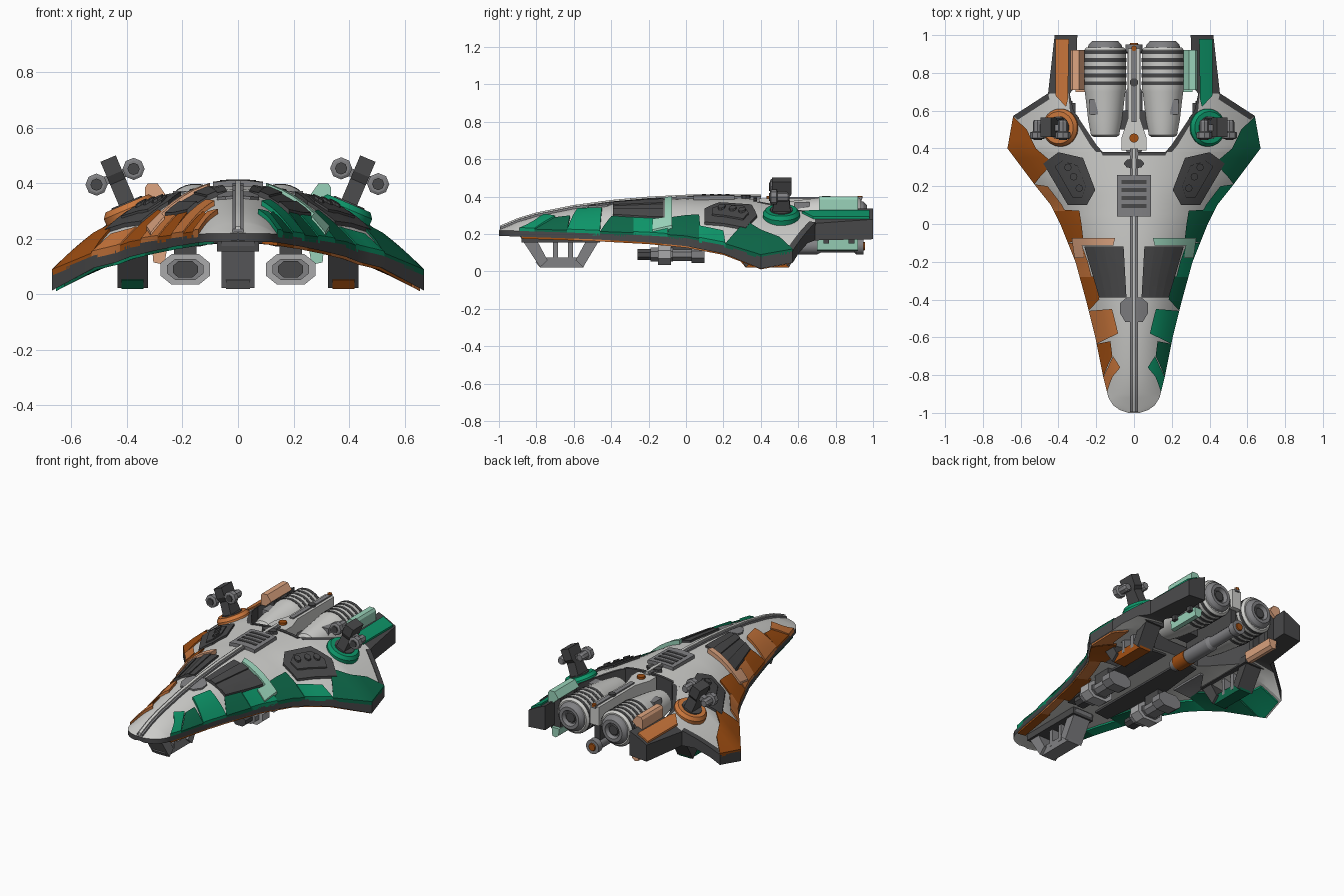
import bpy, bmesh, math
from mathutils import Matrix, Vector

if "Cube" in bpy.data.objects:
    bpy.data.objects.remove(bpy.data.objects["Cube"])


def material(name, c):
    m = bpy.data.materials.new(name)
    m.diffuse_color = (*c, 1)
    m.use_nodes = True
    m.node_tree.nodes["Principled BSDF"].inputs["Base Color"].default_value = m.diffuse_color
    return m


LIGHT = material("light_grey", (.62, .62, .60))
SILVER = material("silver_grey", (.40, .40, .41))
MID = material("mid_grey", (.22, .22, .23))
DARK = material("dark_grey", (.066, .066, .068))
ORANGE = [material("dark_orange", (.37, .08, .006)), material("orange", (.60, .185, .045)),
          material("pale_orange", (.74, .38, .22))]
GREEN = [material("dark_green", (.004, .135, .065)), material("green", (.004, .30, .14)),
         material("pale_green", (.32, .65, .49))]


def paint(s, k):            # top colours: green on +x, orange on -x
    return (GREEN if s > 0 else ORANGE)[k]


def table(pts):
    def f(y):
        if y <= pts[0][0]:
            return pts[0][1]
        for (a, u), (b, v) in zip(pts, pts[1:]):
            if y <= b:
                return u + (v - u) * (y - a) / (b - a)
        return pts[-1][1]
    return f


# Hull tables against y: outline, notch, crown height, upper edge, lower edge
FRONT = [(-1, .03), (-.985, .075), (-.96, .11), (-.92, .135), (-.8, .165), (-.6, .205), (-.4, .255),
         (-.2, .31), (0, .39), (.1, .44), (.2, .52), (.4, .67)]
width = table(FRONT)
outer = table(FRONT + [(.57, .64), (.69, .455), (1, .42)])
notch = table([(.38, .165), (.42, .2), (.6, .32), (.69, .34), (.73, .31), (1, .30)])
crown = table([(-1, .222), (-.9, .265), (-.8, .295), (-.6, .335), (-.4, .362), (-.2, .38), (0, .39), (1, .39)])
edge = table([(-1, .22), (-.6, .207), (-.2, .192), (0, .178), (.2, .14), (.4, .078), (1, .078)])
low_mid = table([(-1, .195), (-.3, .2), (1, .19)])
low_edge = table([(-1, .19), (-.5, .172), (-.2, .155), (0, .135), (.2, .095), (.4, .014), (.57, .03),
                  (.66, .13), (1, .14)])


def top_z(x, y):
    return crown(y) - (crown(y) - edge(y)) * (abs(x) / width(y)) ** 2.2


def low_z(x, y):
    return low_mid(y) - (low_mid(y) - low_edge(y)) * (abs(x) / width(y)) ** 2.2


def finish(name, bm, mats, M=None):
    bmesh.ops.recalc_face_normals(bm, faces=bm.faces)
    for f in bm.faces:
        f.smooth = True
    if M:
        bm.transform(M)
        if M.determinant() < 0:
            bmesh.ops.reverse_faces(bm, faces=bm.faces)
    me = bpy.data.meshes.new(name)
    bm.to_mesh(me)
    bm.free()
    me.set_sharp_from_angle(angle=math.radians(25))
    for m in mats if isinstance(mats, list) else [mats]:
        me.materials.append(m)
    ob = bpy.data.objects.new(name, me)
    bpy.context.collection.objects.link(ob)


def shell(name, ys, fr, lo, hi, s=1):
    """Closed hull shell between lo(y) and hi(y); rims and arms are dark."""
    bm = bmesh.new()
    T, B = [], []
    for y in ys:
        xs = [s * (lo(y) + (hi(y) - lo(y)) * f) for f in fr]
        T.append([bm.verts.new((x, y, top_z(x, y))) for x in xs])
        B.append([bm.verts.new((x, y, low_z(x, y))) for x in xs])
    n, m = len(ys) - 1, len(fr) - 1

    def face(vs, mat):
        bm.faces.new(vs).material_index = mat
    for i in range(n):
        yc = (ys[i] + ys[i + 1]) / 2
        for j in range(m):
            rim = yc > .69 or (yc > .38 and (j == 0 or (j == m - 1 and yc > .57)))
            face((T[i][j], T[i][j+1], T[i+1][j+1], T[i+1][j]), int(rim))
            face((B[i][j], B[i+1][j], B[i+1][j+1], B[i][j+1]), int(yc > .66))
        for j in (0, m):
            face((T[i][j], T[i+1][j], B[i+1][j], B[i][j]), 1)
    for i in (0, n):
        for j in range(m):
            face((T[i][j], T[i][j+1], B[i][j+1], B[i][j]), 1)
    finish(name, bm, [LIGHT, DARK])


def plate(name, pts, mat, h=.014, s=1, t=False, under=False):
    """Raised panel that follows the hull; pts are (x, y), or (fraction of width, y) when t is set."""
    bm = bmesh.new()
    bm.faces.new([bm.verts.new((x, y, 0)) for x, y in pts])
    for axis, step in ((0, .1 if t else .04), (1, .05)):
        n = Vector((1, 0, 0)) if axis == 0 else Vector((0, 1, 0))
        for k in range(-20, 21):
            bmesh.ops.bisect_plane(bm, geom=bm.verts[:] + bm.edges[:] + bm.faces[:], dist=1e-5,
                                   plane_co=n * k * step, plane_no=n)
    new = bmesh.ops.extrude_face_region(bm, geom=bm.faces[:], use_keep_orig=True)["geom"]
    raised = {v for v in new if isinstance(v, bmesh.types.BMVert)}
    for v in bm.verts:
        x, y = v.co.x * (outer(v.co.y) if t else 1), v.co.y
        d = h if v in raised else -.01
        v.co = (s * x, y, low_z(x, y) - d if under else top_z(x, y) + d)
    finish(name, bm, mat)


def prism(name, pts, axis, a, b, mat, M=None):
    """Extrude a 2D profile along x, y or z."""
    bm = bmesh.new()
    put = {"x": lambda p, d: (d, p[0], p[1]), "y": lambda p, d: (p[0], d, p[1]),
           "z": lambda p, d: (p[0], p[1], d)}[axis]
    A = [bm.verts.new(put(p, a)) for p in pts]
    B = [bm.verts.new(put(p, b)) for p in pts]
    bm.faces.new(A)
    bm.faces.new(B)
    for i in range(len(pts)):
        k = (i + 1) % len(pts)
        bm.faces.new((A[i], A[k], B[k], B[i]))
    finish(name, bm, mat, M)


def box(name, x, y, z, mat, M=None):
    prism(name, [(x[0], y[0]), (x[1], y[0]), (x[1], y[1]), (x[0], y[1])], "z", z[0], z[1], mat, M)


def lathe(name, prof, c, mat, seg=28, M=None, axis="y"):
    """Turned part from (position, radius) pairs along y or z."""
    bm = bmesh.new()
    rings = []
    for p, r in prof:
        a = [2 * math.pi * (k + .5) / seg for k in range(seg)]
        uv = [(r * math.cos(q), r * math.sin(q)) for q in a]
        rings.append([bm.verts.new((c[0]+u, c[1]+p, c[2]+v) if axis == "y" else (c[0]+u, c[1]+v, c[2]+p))
                      for u, v in uv])
    for A, B in zip(rings, rings[1:]):
        for k in range(seg):
            bm.faces.new((A[k], A[k-1], B[k-1], B[k]))
    bm.faces.new(rings[0])
    bm.faces.new(rings[-1])
    finish(name, bm, mat, M)


# Main hull and rear wings with arms
ys = sorted({p[0] for p in FRONT if p[0] < .38} | {-.9, -.7, -.5, -.3, -.1, .05, .15, .25, .3, .34, .38})
shell("main_hull", ys, [k / 24 for k in range(25)], lambda y: -outer(y), outer)
for s in (1, -1):
    shell("rear_wing", [.38, .4, .42, .46, .52, .57, .6, .65, .69, .73, .85, 1],
          [0, .07, .2, .35, .5, .65, .8, .92, 1], notch, outer, s)

# Coloured edge plates (shade, outline in width fractions)
EDGE = [(0, [(1, .57), (1, .4), (1, .21), (.7, .32), (.87, .5)]),
        (1, [(1, .21), (.88, .2), (.86, .07), (1, .07)]),
        (0, [(1, .08), (.68, .07), (.75, -.08), (1, -.1)]),
        (1, [(1, -.1), (.8, -.1), (.78, -.28), (1, -.28)]),
        (0, [(1, -.27), (.68, -.28), (.72, -.4), (1, -.46)]),
        (1, [(1, -.46), (.48, -.45), (.4, -.58), (1, -.635)]),
        (0, [(1, -.635), (.62, -.62), (.62, -.7), (1, -.81)]),
        (1, [(1, -.81), (.8, -.76), (.6, -.7), (.42, -.76), (.7, -.81), (1, -.89)])]
UNDER = [(-.88, -.6, .6), (-.6, -.4, .7), (-.4, -.12, .6), (-.12, .12, .72), (.12, .36, .62), (.37, .55, .72)]
for s in (1, -1):
    for i, (k, pts) in enumerate(EDGE):
        plate("edge_plate", pts, paint(s, k), .012 + .006 * (i % 2), s, True)
    for i, (a, b, t) in enumerate(UNDER):      # underside colours are swapped
        plate("under_plate", [(t, a), (.98, a), (.98, b), (t + .06, b)], paint(-s, i % 2), .011, s, True, True)
    # Dark ribbed panels, pale brackets, rear service panels and rims
    for i in range(4):
        a, b, c, d = [.055 + .052 * (i + e) for e in (0, 1)] + [.04 + .036 * (i + e) for e in (0, 1)]
        plate("rib_panel", [(a, -.12), (b, -.12), (d, -.39), (c, -.39)], DARK, .014 + .007 * (i % 2), s)
    plate("pale_bracket", [(.1, -.075), (.33, -.075), (.315, -.18), (.265, -.18), (.275, -.115), (.11, -.115)],
          paint(s, 2), .028, s)
    plate("service_panel", [(.48, .32), (.4, .38), (.27, .35), (.205, .18), (.25, .1), (.35, .1)], DARK, .014, s)
    plate("service_cover", [(.42, .305), (.38, .335), (.3, .31), (.255, .2), (.275, .14), (.325, .14)], DARK, .022, s)
    for x, y in ((.29, .19), (.32, .25), (.35, .3)):
        plate("service_knob", [(x + .02 * math.cos(a * .785), y + .02 * math.sin(a * .785)) for a in range(8)],
              DARK, .032, s)
    plate("rear_rim", [(.64, .572), (.455, .692), (.448, .66), (.615, .552)], DARK, .006, s)
    plate("arm_plate", [(.345, .98), (.415, .98), (.415, .68), (.36, .62), (.35, .66)], paint(s, 1), .012, s)
    plate("under_panel", [(.06, -.42), (.15, -.42), (.2, .05), (.17, .36), (.06, .36)], DARK, .012, s, False, True)
    plate("under_panel", [(.22, .1), (.32, .12), (.32, .22), (.24, .34), (.22, .34)], MID, .012, s, False, True)
plate("notch_rim", [(-.175, .38), (-.165, .362), (.165, .362), (.175, .38)], DARK, .005)

# Spine rail, grille and centre plates
plate("spine_rail", [(-.02, -.995), (.02, -.995), (.02, .4), (-.02, .4)], MID, .012)
plate("spine_ridge", [(-.009, -.995), (.009, -.995), (.009, .4), (-.009, .4)], LIGHT, .02)
plate("front_hatch", [(-.045, -.52), (.045, -.52), (.075, -.47), (.075, -.42), (.04, -.39), (-.04, -.39),
                      (-.075, -.42), (-.075, -.47)], MID, .01)
plate("grille_base", [(-.09, .04), (.09, .04), (.09, .26), (-.09, .26)], MID, .021)
for k in range(4):
    y = .085 + k * .042
    plate("grille_slat", [(-.065, y), (.065, y), (.065, y + .022), (-.065, y + .022)], DARK, .024)
plate("spine_port", [(.055 * math.cos(a * .785), .32 + .028 * math.sin(a * .785)) for a in range(8)], DARK, .018)

# Rear spine between the engines and lower boom
half = [(.065, .39), (.065, .46), (.032, .56), (.032, .93)]
prism("rear_spine", half + [(-x, y) for x, y in half[::-1]], "z", .27, .39, LIGHT)
box("rear_spine_ridge", (-.014, .014), (.54, .94), (.38, .398), MID)
for y, r, m in ((.455, .024, ORANGE[0]), (.75, .022, DARK), (.93, .014, ORANGE[0])):
    lathe("spine_light", [(0, r), (.014, r)], (0, y, .39), m, 16, axis="z")
box("engine_crossbar", (-.2, .2), (.5, .6), (.22, .3), DARK)
lathe("lower_boom", [(.36, .035), (.4, .045), (.7, .045), (.72, .035), (.9, .035), (.91, .045), (.95, .045)],
      (0, 0, .135), MID, 16)
lathe("boom_band", [(.4, .048), (.5, .048)], (0, 0, .135), ORANGE[0], 16)
lathe("boom_end", [(.94, .028), (.957, .022)], (0, 0, .135), ORANGE[0], 12)
box("boom_pylon", (-.02, .02), (.5, .9), (.14, .3), DARK)

for s in (1, -1):
    # Engines with cooling ribs and nozzles
    c = (.153 * s, 0, .285)
    lathe("engine_body", [(.46, .06), (.47, .075), (.55, .09), (.7, .108), (.72, .112), (.92, .112), (.935, .1)],
          c, LIGHT)
    for k in range(5):
        y = .735 + k * .041
        lathe("engine_rib", [(y, .1), (y, .114), (y + .02, .114), (y + .02, .1)], c, DARK)
    lathe("engine_nozzle", [(.925, .095), (.95, .088), (.968, .07), (.968, .05), (.945, .04)], c, MID, 20)
    lathe("nozzle_core", [(.94, .038), (.955, .03)], c, DARK, 12)
    box("engine_patch", (.19 * s, .235 * s), (.58, .66), (.33, .372), MID)
    # Pale pads beside each engine, upper and lower
    prism("upper_pad", [(.262, .36), (.29, .4), (.325, .4), (.335, .385), (.335, .325), (.3, .325)],
          "y", .71, .92, paint(s, 2), Matrix.Scale(s, 4, (1, 0, 0)))
    prism("lower_pad", [(.255, .17), (.262, .125), (.28, .11), (.305, .115), (.31, .17)],
          "y", .7, .92, paint(s, 2), Matrix.Scale(s, 4, (1, 0, 0)))
    for y in (.735, .87):
        box("pad_clamp", (.26 * s, .33 * s), (y, y + .03), (.15, .36), DARK)

    # Turrets tilted with the wing
    M = Matrix.Translation((.39 * s, .51, .305)) @ Matrix.Rotation(math.radians(23 * s), 4, "Y")
    lathe("turret_ring", [(-.05, .1), (.005, .1), (.025, .085), (.025, .065)], (0, 0, 0), paint(s, 1), 28, M, "z")
    lathe("turret_disc", [(0, .065), (.03, .06)], (0, 0, 0), DARK, 20, M, "z")
    prism("turret_stalk", [(-.05, .02), (.05, .02), (.04, .11), (.055, .13), (.055, .2), (-.05, .2),
                           (-.05, .14), (-.035, .11)], "x", -.03, .03, DARK, M)
    box("turret_axle", (-.075, .075), (-.018, .018), (.115, .145), MID, M)
    for x in (-.075, .07):
        lathe("turret_gun", [(-.06, .03), (-.055, .04), (-.025, .04), (-.02, .026), (.03, .026), (.04, .02)],
              (x, 0, .13), MID, 8, M)
        lathe("turret_muzzle", [(-.066, .022), (-.05, .022)], (x, 0, .13), DARK, 8, M)

    # Underslung guns
    def hexa(w, h):
        return [(.19*s + a*w, .09 + b*h) for a, b in
                ((-1, -.4), (-.55, -1), (.55, -1), (1, -.4), (1, .4), (.55, 1), (-.55, 1), (-1, .4))]
    for part, w, h, a, b, m in (("housing", .09, .055, -.15, -.08, SILVER), ("face", .065, .038, -.19, -.07, MID),
                                ("muzzle", .045, .03, -.26, -.18, DARK), ("body", .055, .035, -.08, .03, MID),
                                ("collar", .08, .045, .03, .1, MID)):
        prism("gun_" + part, hexa(w, h), "y", a, b, m)
    box("gun_pylon", (.15 * s, .23 * s), (-.08, .04), (.11, .2), DARK)


# Landing legs: open trapezoid frames with a slab foot
def leg(name, cx, w, y, frame, foot):
    x0, x1 = cx - w, cx + w
    prism(name + "_front", [(y - .21, .19), (y - .13, .19), (y - .06, .06), (y - .1, .022)], "x", x0, x1, frame)
    prism(name + "_rear", [(y + .23, .19), (y + .16, .19), (y + .09, .06), (y + .13, .022)], "x", x0, x1, frame)
    prism(name + "_foot", [(y - .125, .05), (y - .1, .02), (y + .13, .02), (y + .145, .05), (y + .1, .075),
                           (y - .08, .075)], "x", cx - w * .72, cx + w * .72, foot)
    for d in (-.03, .05):
        box(name + "_pillar", (x0 + .015, x1 - .015), (y + d, y + d + .025), (.05, .2), MID)
    box(name + "_base", (x0 - .015, x1 + .015), (y - .2, y + .22), (.155, .2), DARK)


leg("front_leg", 0, .06, -.68, MID, MID)
for s in (1, -1):
    leg("rear_leg", .38 * s, .055, .42, DARK, paint(-s, 0))
